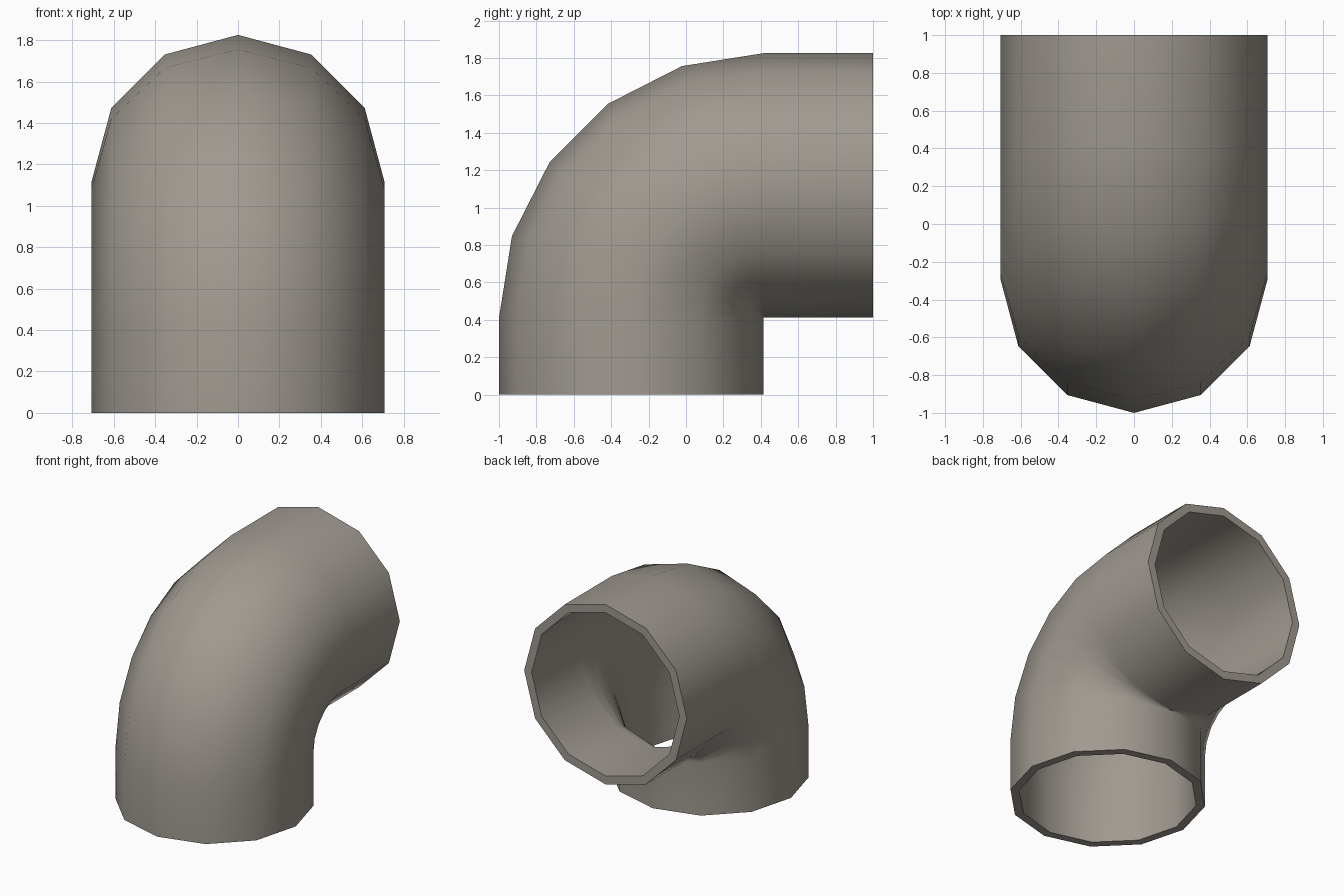
import bpy, bmesh, math

if "Cube" in bpy.data.objects:
    bpy.data.objects.remove(bpy.data.objects["Cube"])

SIDES, STEPS = 12, 5
R_OUT, R_IN = 0.707, 0.642
BEND = 0.709                 # bend radius, barely more than the pipe radius
PY, PZ = 0.416, 0.41         # pivot of the bend

# Centreline stations: (y, z, bend angle)
stations = [(PY - BEND, 0.0, 0.0)]
for i in range(STEPS + 1):
    a = math.radians(90) * i / STEPS
    stations.append((PY - BEND * math.cos(a), PZ + BEND * math.sin(a), a))
stations.append((1.0, PZ + BEND, math.radians(90)))

bm = bmesh.new()


def ring(station, radius):
    y, z, a = station
    verts = []
    for k in range(SIDES):
        t = 2 * math.pi * k / SIDES
        d = radius * math.cos(t)
        verts.append(bm.verts.new((radius * math.sin(t),
                                   y - d * math.cos(a), z + d * math.sin(a))))
    return verts


# Outer wall forward, inner wall back: the closing bands form the end rims
rings = [ring(s, R_OUT) for s in stations] + [ring(s, R_IN) for s in reversed(stations)]
for i, lo in enumerate(rings):
    hi = rings[(i + 1) % len(rings)]
    for k in range(SIDES):
        n = (k + 1) % SIDES
        bm.faces.new((lo[k], lo[n], hi[n], hi[k]))
if bm.calc_volume(signed=True) < 0:
    bmesh.ops.reverse_faces(bm, faces=bm.faces[:])

mesh = bpy.data.meshes.new("pipe_elbow")
bm.to_mesh(mesh)
bm.free()
elbow = bpy.data.objects.new("pipe_elbow", mesh)
bpy.context.collection.objects.link(elbow)

# Warm dark grey
mat = bpy.data.materials.new("warm_grey")
mat.diffuse_color = (0.35, 0.32, 0.28, 1.0)
mat.use_nodes = True
mat.node_tree.nodes["Principled BSDF"].inputs["Base Color"].default_value = mat.diffuse_color
mesh.materials.append(mat)

# Smooth walls, sharp rims
bpy.context.view_layer.objects.active = elbow
elbow.select_set(True)
bpy.ops.object.shade_smooth_by_angle(angle=math.radians(40))
